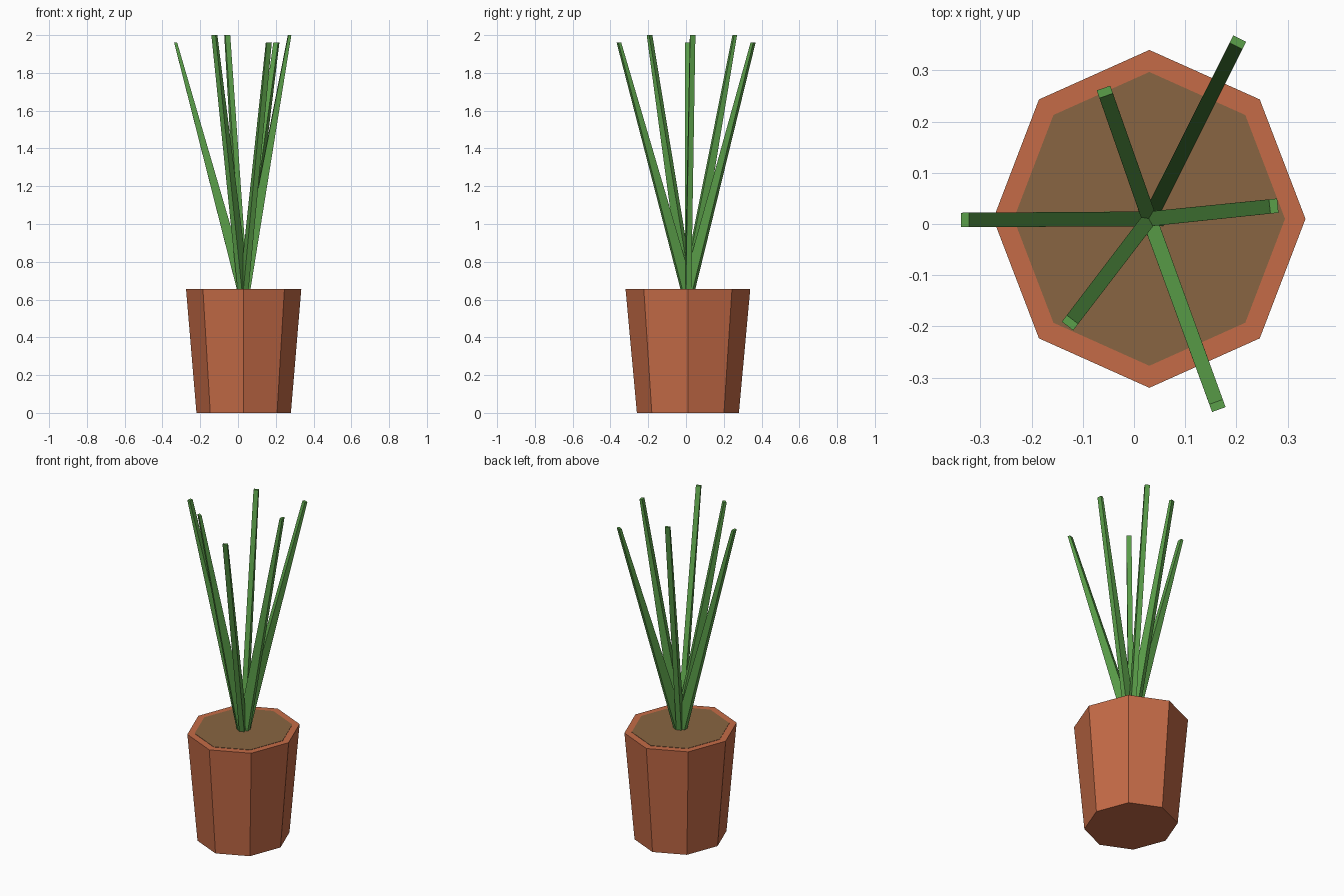
import bpy
import bmesh
from math import cos, sin, pi
from mathutils import Vector

cube = bpy.data.objects.get("Cube")
if cube:
    bpy.data.objects.remove(cube, do_unlink=True)

CENTRE = Vector((0.03, 0.01, 0))


def make_material(name, rgb):
    mat = bpy.data.materials.new(name)
    mat.use_nodes = True
    mat.diffuse_color = (*rgb, 1)
    mat.node_tree.nodes["Principled BSDF"].inputs["Base Color"].default_value = (*rgb, 1)
    return mat


def octagon(rx, ry, z):
    return [CENTRE + Vector((rx * cos(i * pi / 4), ry * sin(i * pi / 4), z)) for i in range(8)]


def loft(name, lower, upper, mat):
    """Closed solid between two matching rings of points."""
    bm = bmesh.new()
    a = [bm.verts.new(p) for p in lower]
    b = [bm.verts.new(p) for p in upper]
    n = len(a)
    for i in range(n):
        j = (i + 1) % n
        bm.faces.new((a[i], a[j], b[j], b[i]))
    bm.faces.new(a[::-1])
    bm.faces.new(b)
    bmesh.ops.recalc_face_normals(bm, faces=bm.faces)
    mesh = bpy.data.meshes.new(name)
    bm.to_mesh(mesh)
    bm.free()
    mesh.materials.append(mat)
    obj = bpy.data.objects.new(name, mesh)
    bpy.context.collection.objects.link(obj)
    return obj


terracotta = make_material("terracotta", (0.56, 0.148, 0.063))
soil_brown = make_material("soil brown", (0.25, 0.13, 0.054))
leaf_green = make_material("leaf green", (0.105, 0.35, 0.068))

# Pot and soil
loft("pot", octagon(0.25, 0.27, 0), octagon(0.305, 0.33, 0.655), terracotta)
loft("soil", octagon(0.265, 0.287, 0.65), octagon(0.265, 0.287, 0.657), soil_brown)


def leaf_ring(middle, out, side, depth, width):
    return [middle + out * depth * u + side * width * v
            for u, v in ((-0.5, -0.5), (0.5, -0.5), (0.5, 0.5), (-0.5, 0.5))]


# Leaves, thick at the soil and thin at the flat tips
tips = [(-0.33, 0.008, 1.96), (-0.057, 0.258, 2.0), (0.203, 0.355, 1.96),
        (0.273, 0.035, 2.0), (0.163, -0.355, 1.96), (-0.125, -0.193, 2.0)]
for number, tip in enumerate(tips, 1):
    tip = Vector(tip)
    base = CENTRE + Vector((0, 0, 0.64))
    out = tip - base
    out.z = 0
    out.normalize()
    side = Vector((-out.y, out.x, 0))
    loft(f"leaf_{number}", leaf_ring(base, out, side, 0.065, 0.029),
         leaf_ring(tip, out, side, 0.016, 0.028), leaf_green)
